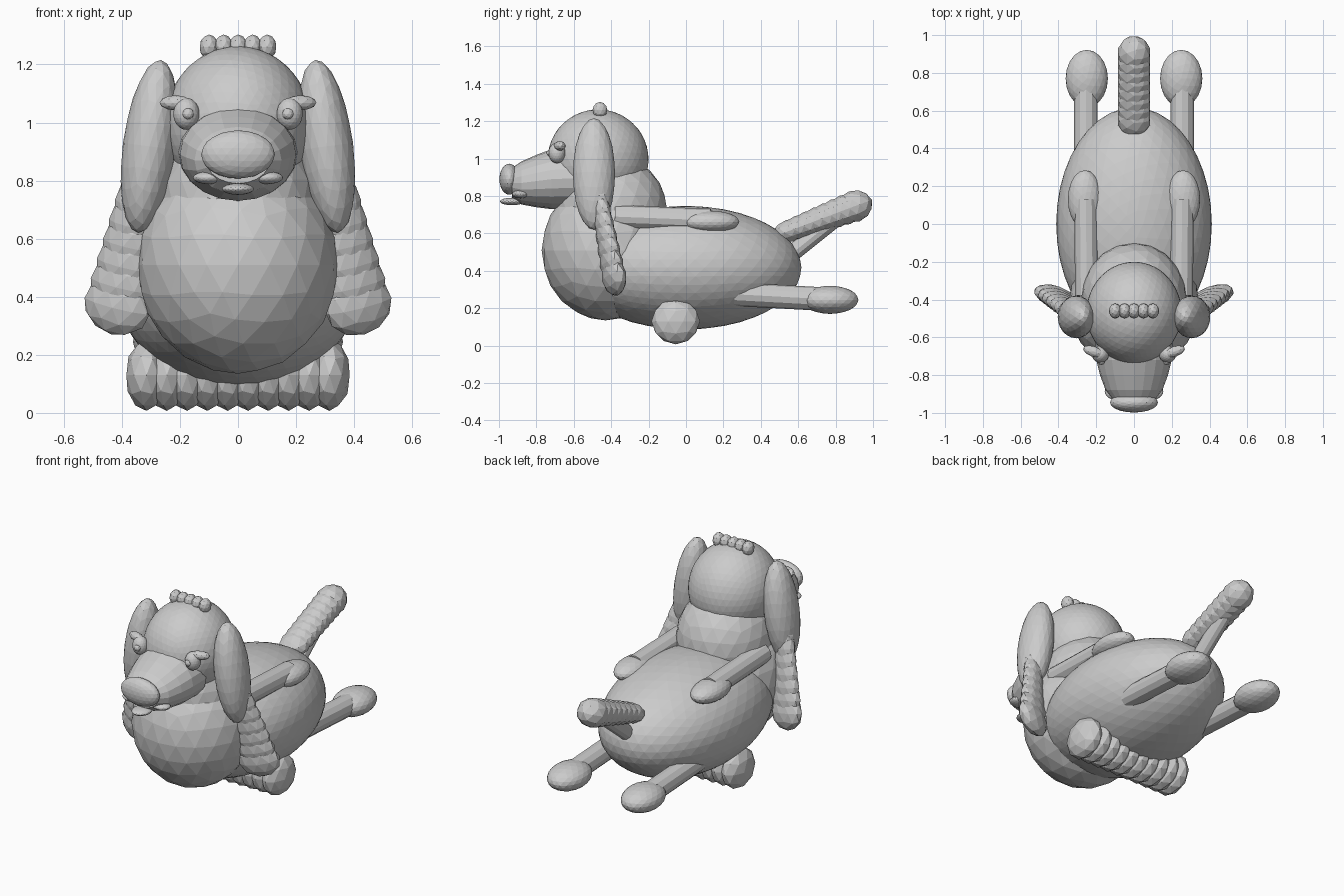
import bpy, math
from mathutils import Vector

if "Cube" in bpy.data.objects:
    bpy.data.objects.remove(bpy.data.objects["Cube"])

# ---- helpers ----
def blob(name, c, r, sub=3, rot=(0, 0, 0)):
    """Faceted ellipsoid."""
    bpy.ops.mesh.primitive_ico_sphere_add(subdivisions=sub, radius=1, location=c, rotation=rot)
    o = bpy.context.object
    o.name = name
    o.scale = r
    return o

def rod(name, a, b, r, sides=12):
    """Straight cylinder between two points."""
    a, b = Vector(a), Vector(b)
    d = b - a
    bpy.ops.mesh.primitive_cylinder_add(vertices=sides, radius=r, depth=d.length, location=(a + b) / 2)
    o = bpy.context.object
    o.name = name
    o.rotation_euler = d.to_track_quat('Z', 'Y').to_euler()
    return o

def loft(name, rings, sides=20):
    """Skin elliptical rings (y, centre z, rx, rz) along y."""
    verts = [(rx * math.cos(2 * math.pi * i / sides), y, cz + rz * math.sin(2 * math.pi * i / sides))
             for y, cz, rx, rz in rings for i in range(sides)]
    faces = [(k * sides + i, k * sides + (i + 1) % sides,
              (k + 1) * sides + (i + 1) % sides, (k + 1) * sides + i)
             for k in range(len(rings) - 1) for i in range(sides)]
    faces += [tuple(range(sides))[::-1], tuple(range((len(rings) - 1) * sides, len(rings) * sides))]
    me = bpy.data.meshes.new(name)
    me.from_pydata(verts, [], faces)
    o = bpy.data.objects.new(name, me)
    bpy.context.collection.objects.link(o)

def mix(a, b, t):
    return Vector(a).lerp(Vector(b), t)

# ---- torso, chest ruff, neck, head ----
blob("body", (0, 0, 0.417), (0.412, 0.617, 0.33), 4)
blob("chest_ruff", (0, -0.43, 0.51), (0.347, 0.342, 0.375), 3)
blob("neck_ruff", (0, -0.4, 0.72), (0.28, 0.3, 0.3), 3)
blob("head", (0, -0.47, 0.995), (0.252, 0.27, 0.268), 4)

# ---- muzzle, nose, mouth ----
loft("muzzle", [(-0.6, 0.895, 0.205, 0.165), (-0.72, 0.89, 0.2, 0.16), (-0.8, 0.88, 0.18, 0.14),
                (-0.88, 0.87, 0.15, 0.115), (-0.93, 0.87, 0.11, 0.08)])
blob("nose", (0, -0.945, 0.89), (0.127, 0.053, 0.083), 3)
blob("tongue", (0, -0.93, 0.771), (0.055, 0.065, 0.02), 3)

# ---- topknot of hair ----
for i in range(5):
    blob("topknot_tuft", (-0.1 + 0.05 * i, -0.46, 1.26), (0.033, 0.04, 0.043), 2)

# ---- fringe under the belly ----
for i in range(10):
    blob("belly_fringe", (-0.315 + 0.07 * i, -0.055, 0.13), (0.073, 0.13, 0.123), 2)

# ---- tail with plume ----
rod("tail", (0, 0.5, 0.44), (0, 0.8, 0.68), 0.045)
for i in range(8):
    t = i / 7
    p = mix((0, 0.555, 0.615), (0, 0.9, 0.745), t)
    blob("tail_plume", p, (0.09, 0.1, 0.06 + 0.025 * t), 2, (0.35, 0, 0))

# ---- mirrored parts ----
for s in (-1, 1):
    # eye, pupil, brow
    blob("eye", (s * 0.178, -0.69, 1.03), (0.045, 0.045, 0.055), 3)
    blob("pupil", (s * 0.172, -0.728, 1.03), (0.02, 0.018, 0.02), 2)
    blob("brow", (s * 0.215, -0.675, 1.068), (0.058, 0.028, 0.026), 2, (0, 0, s * 0.35))
    # corner of the mouth
    blob("lip", (s * 0.1, -0.885, 0.81), (0.055, 0.045, 0.022), 3)
    # hanging ear, leaning slightly outward at the bottom
    blob("ear", (s * 0.305, -0.492, 0.918), (0.092, 0.113, 0.3), 3, (0, -s * 0.13, 0))
    # overlapping tufts below the ear
    for i in range(7):
        t = i / 6
        p = mix((0.345, -0.465, 0.79), (0.415, -0.385, 0.37), t)
        blob("ear_fringe", (s * p.x, p.y, p.z), (0.06 + 0.062 * t, 0.045 + 0.012 * t, 0.105), 2,
             (0.15, s * -0.25, s * 0.3))
    # front leg along the back
    rod("front_leg", (s * 0.25, -0.38, 0.69), (s * 0.255, 0.13, 0.67), 0.062)
    blob("front_paw", (s * 0.26, 0.13, 0.662), (0.09, 0.155, 0.06), 3)
    # hind leg stretched backward
    rod("hind_leg", (s * 0.255, 0.26, 0.275), (s * 0.255, 0.72, 0.25), 0.063)
    blob("hind_paw", (s * 0.25, 0.77, 0.245), (0.112, 0.152, 0.075), 3)
